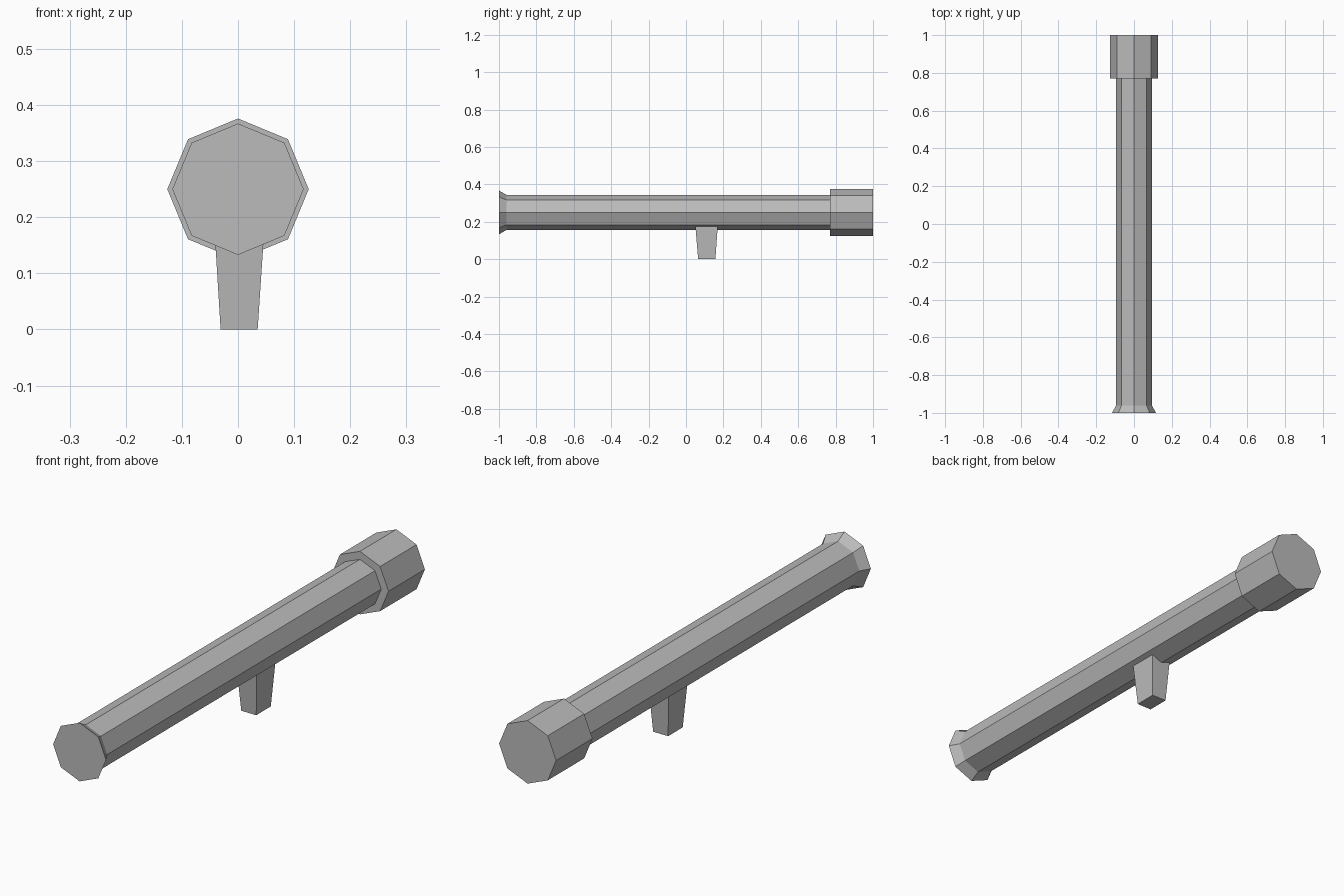
import bpy, bmesh, math

default = bpy.data.objects.get("Cube")
if default:
    bpy.data.objects.remove(default, do_unlink=True)

SIDES = 8
AXIS_Z = 0.25

grey = bpy.data.materials.new("plain grey")
grey.use_nodes = True
colour = (0.5, 0.5, 0.5, 1)
grey.diffuse_color = colour
grey.node_tree.nodes["Principled BSDF"].inputs["Base Color"].default_value = colour


def octagon(y, radius):
    """Ring around the tube axis, with a corner at the top."""
    steps = [2 * math.pi * i / SIDES for i in range(SIDES)]
    return [(radius * math.sin(a), y, AXIS_Z + radius * math.cos(a)) for a in steps]


def rectangle(z, x0, x1, y0, y1):
    return [(x0, y0, z), (x1, y0, z), (x1, y1, z), (x0, y1, z)]


def loft(name, rings):
    """Closed solid through a list of matching rings."""
    bm = bmesh.new()
    loops = [[bm.verts.new(p) for p in ring] for ring in rings]
    for a, b in zip(loops, loops[1:]):
        n = len(a)
        for i in range(n):
            j = (i + 1) % n
            bm.faces.new((a[i], a[j], b[j], b[i]))
    bm.faces.new(loops[0])
    bm.faces.new(loops[-1])
    bmesh.ops.recalc_face_normals(bm, faces=bm.faces)
    mesh = bpy.data.meshes.new(name)
    bm.to_mesh(mesh)
    bm.free()
    mesh.materials.append(grey)
    obj = bpy.data.objects.new(name, mesh)
    bpy.context.collection.objects.link(obj)
    return obj


# Long tube with a short flared mouth at the front
loft("tube", [octagon(-1, 0.117), octagon(-0.96, 0.094), octagon(0.8, 0.094)])

# Wide collar at the back
loft("rear_collar", [octagon(0.77, 0.126), octagon(1, 0.126)])

# Tapered grip under the tube
loft("grip", [rectangle(0, -0.031, 0.035, 0.065, 0.157),
              rectangle(0.18, -0.042, 0.047, 0.05, 0.17)])
